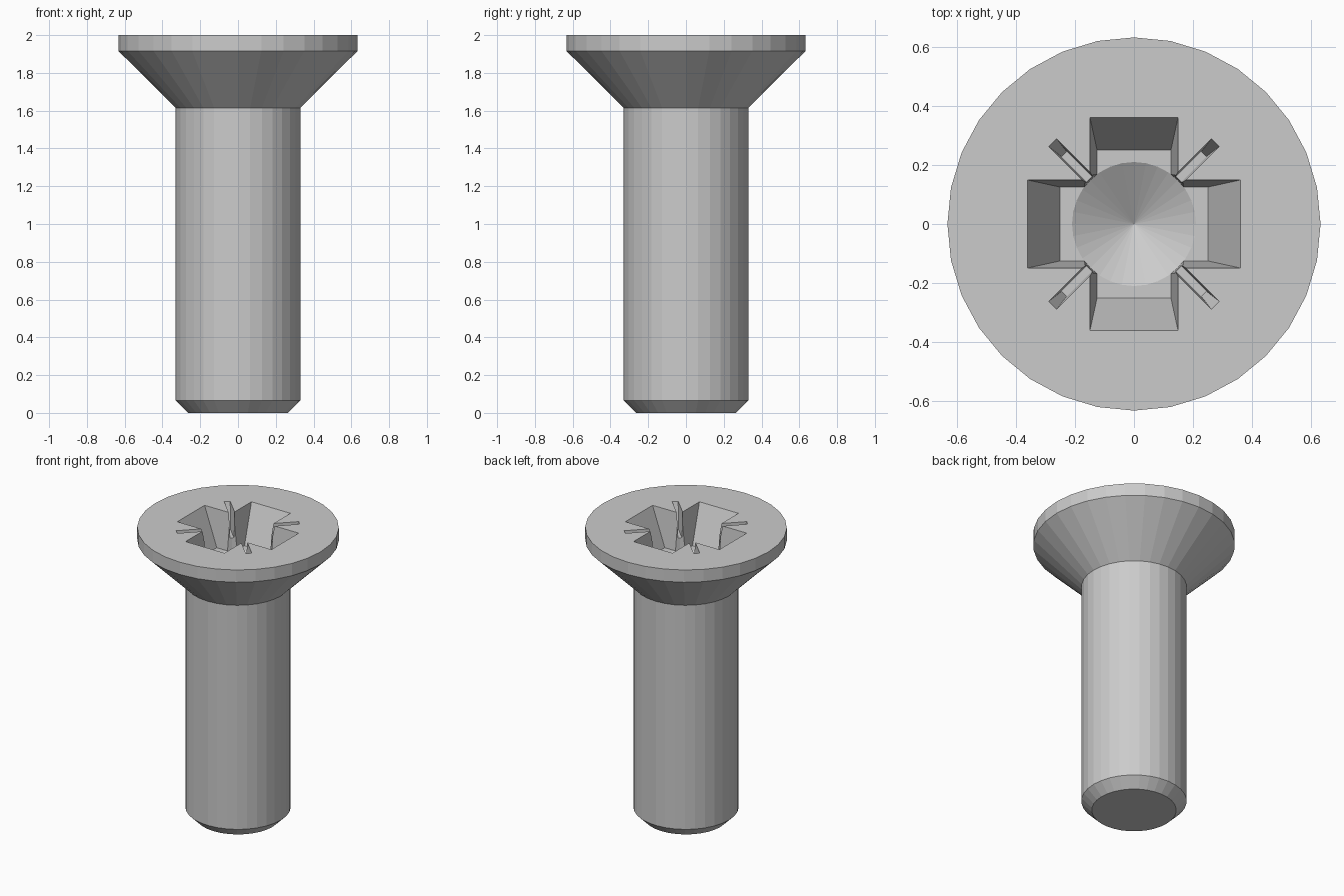
import bpy, bmesh
from math import cos, sin, pi

if "Cube" in bpy.data.objects:
    bpy.data.objects.remove(bpy.data.objects["Cube"])

SIDES = 32
TOP, FLOOR, LIFT = 2.0, 1.745, 0.05


def make_object(name, bm):
    bmesh.ops.recalc_face_normals(bm, faces=bm.faces[:])
    mesh = bpy.data.meshes.new(name)
    bm.to_mesh(mesh)
    bm.free()
    ob = bpy.data.objects.new(name, mesh)
    bpy.context.collection.objects.link(ob)
    return ob


def loft(name, rings, tip=None):
    """Skin a stack of equal-length point rings; close with caps or a tip."""
    bm = bmesh.new()
    loops = [[bm.verts.new(p) for p in ring] for ring in rings]
    n = len(loops[0])
    for a, b in zip(loops, loops[1:]):
        for i in range(n):
            j = (i + 1) % n
            bm.faces.new((a[i], a[j], b[j], b[i]))
    bm.faces.new(loops[-1])
    if tip is None:
        bm.faces.new(loops[0][::-1])
    else:
        t = bm.verts.new(tip)
        for i in range(n):
            bm.faces.new((t, loops[0][(i + 1) % n], loops[0][i]))
    return make_object(name, bm)


def circle(r, z):
    return [(r * cos(2 * pi * i / SIDES), r * sin(2 * pi * i / SIDES), z)
            for i in range(SIDES)]


def cross(reach, half, z):
    pts = []
    for k in range(4):
        c, s = cos(k * pi / 2), sin(k * pi / 2)
        for x, y in ((reach, -half), (reach, half), (half, half)):
            pts.append((x * c - y * s, x * s + y * c, z))
    return pts


def slot(angle, reach, half, z):
    c, s = cos(angle), sin(angle)
    return [(x * c - y * s, x * s + y * c, z)
            for x, y in ((0.1, -half), (reach, -half), (reach, half), (0.1, half))]


def above(top, bottom, depth):
    """Continue a taper a little above the head."""
    return top + (top - bottom) * LIFT / depth


# Shank with chamfered tip and countersunk head
screw = loft("countersunk_screw", [circle(r, z) for r, z in (
    (0.265, 0), (0.33, 0.065), (0.33, 1.615), (0.632, 1.915), (0.632, TOP))])

# Tapered cross recess
d = TOP - FLOOR
cutters = [loft("cross_cutter", [
    cross(0.25, 0.125, FLOOR),
    cross(above(0.36, 0.25, d), above(0.149, 0.125, d), TOP + LIFT)])]

# Central bore with conical bottom
cutters.append(loft("bore_cutter", [
    circle(0.21, FLOOR), circle(above(0.222, 0.21, d), TOP + LIFT)],
    tip=(0, 0, FLOOR - 0.125)))

# Four thin diagonal notches
nd = 0.17
for k in range(4):
    a = pi / 4 + k * pi / 2
    cutters.append(loft("notch_cutter", [
        slot(a, 0.335, 0.012, TOP - nd),
        slot(a, above(0.39, 0.335, nd), above(0.019, 0.012, nd), TOP + LIFT)]))

# Cut the recess into the head
bpy.context.view_layer.objects.active = screw
for cutter in cutters:
    cutter.hide_render = True
    mod = screw.modifiers.new("recess", 'BOOLEAN')
    mod.operation, mod.solver, mod.object = 'DIFFERENCE', 'EXACT', cutter
    bpy.ops.object.modifier_apply(modifier=mod.name)
    bpy.data.objects.remove(cutter)
